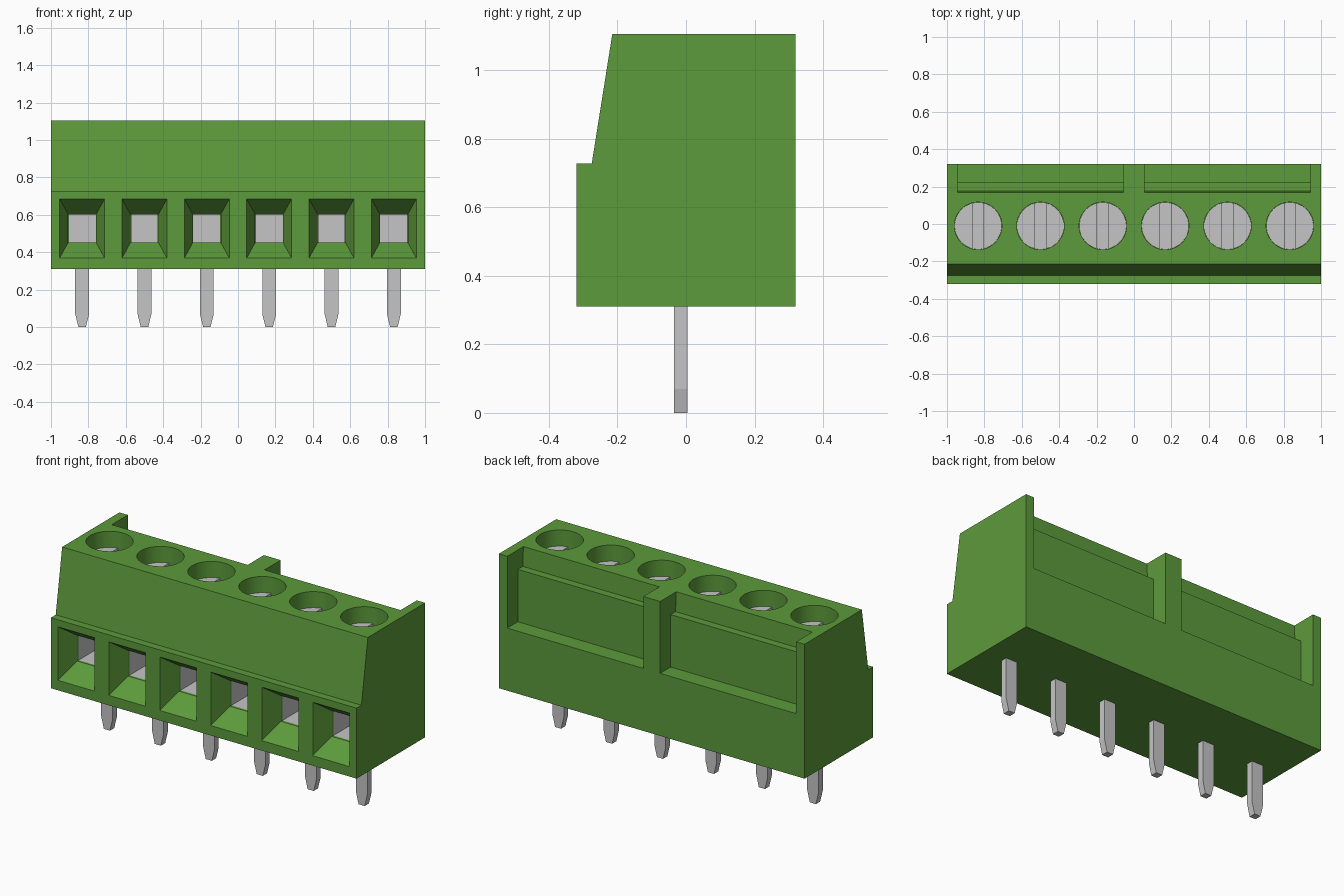
import bpy, bmesh, math
from mathutils import Matrix, Vector

cube = bpy.data.objects.get("Cube")
if cube:
    bpy.data.objects.remove(cube, do_unlink=True)

PITCH = 1 / 3
WAYS = [(i - 2.5) * PITCH for i in range(6)]
PIN_Y = -0.015
SCREW_Y = -0.01
SCREW_R = 0.127


def material(name, rgb):
    m = bpy.data.materials.new(name)
    m.use_nodes = True
    m.diffuse_color = (*rgb, 1)
    m.node_tree.nodes["Principled BSDF"].inputs["Base Color"].default_value = (*rgb, 1)
    return m


green = material("green plastic", (0.108, 0.325, 0.044))
silver = material("silver metal", (0.56, 0.56, 0.56))


def make(name, bm, mat, fix_normals=True):
    if fix_normals:
        bmesh.ops.recalc_face_normals(bm, faces=bm.faces)
    me = bpy.data.meshes.new(name)
    bm.to_mesh(me)
    bm.free()
    me.materials.append(mat)
    ob = bpy.data.objects.new(name, me)
    bpy.context.collection.objects.link(ob)
    return ob


def prism(bm, points, shift):
    """Extrude a closed outline of 3D points by a vector."""
    face = bm.faces.new([bm.verts.new(p) for p in points])
    ext = bmesh.ops.extrude_face_region(bm, geom=[face])
    moved = [g for g in ext["geom"] if isinstance(g, bmesh.types.BMVert)]
    bmesh.ops.translate(bm, verts=moved, vec=Vector(shift))


def box(bm, lo, hi):
    (x0, y0, z0), (x1, y1, z1) = lo, hi
    prism(bm, [(x0, y0, z0), (x1, y0, z0), (x1, y1, z0), (x0, y1, z0)], (0, 0, z1 - z0))


def cylinder(bm, x, y, z0, z1, r):
    bmesh.ops.create_cone(bm, cap_ends=True, segments=48, radius1=r, radius2=r, depth=z1 - z0,
                          matrix=Matrix.Translation((x, y, (z0 + z1) / 2)))


def loft(bm, rings):
    """Skin a stack of four-cornered rings and cap both ends."""
    rows = [[bm.verts.new(p) for p in ring] for ring in rings]
    for a, b in zip(rows, rows[1:]):
        for i in range(4):
            j = (i + 1) % 4
            bm.faces.new([a[i], a[j], b[j], b[i]])
    bm.faces.new(rows[0])
    bm.faces.new(rows[-1])


def cut(target, bm):
    cutter = make("cutter", bm, green)
    cutter.hide_render = True
    mod = target.modifiers.new("cut", 'BOOLEAN')
    mod.operation = 'DIFFERENCE'
    mod.solver = 'EXACT'
    mod.object = cutter
    bpy.context.view_layer.objects.active = target
    bpy.ops.object.modifier_apply(modifier=mod.name)
    bpy.data.objects.remove(cutter, do_unlink=True)


def smooth(ob):
    bpy.ops.object.select_all(action='DESELECT')
    ob.select_set(True)
    bpy.context.view_layer.objects.active = ob
    bpy.ops.object.shade_smooth_by_angle(angle=math.radians(20))


# Housing: side profile swept across the width
bm = bmesh.new()
side = [(-0.32, 0.31), (0.32, 0.31), (0.32, 1.105), (-0.215, 1.105), (-0.275, 0.727), (-0.32, 0.727)]
prism(bm, [(-1, y, z) for y, z in side], (2, 0, 0))
housing = make("housing", bm, green)

# Two stepped recesses in the back
bm = bmesh.new()
step = [(0.4, 0.68), (0.222, 0.68), (0.222, 0.99), (0.176, 0.99), (0.164, 1.2), (0.4, 1.2)]
for x in (-0.945, 0.055):
    prism(bm, [(x, y, z) for y, z in step], (0.89, 0, 0))
cut(housing, bm)

# Screw wells in the top
bm = bmesh.new()
for x in WAYS:
    cylinder(bm, x, SCREW_Y, 0.92, 1.2, SCREW_R)
cut(housing, bm)


# Wire entries: a funnel leading into a square tunnel
def entry_ring(x, y, half_w, half_h):
    return [(x + sx * half_w, y, 0.527 + sz * half_h)
            for sx, sz in ((-1, -1), (1, -1), (1, 1), (-1, 1))]


MOUTH = -0.205
bm = bmesh.new()
for x in WAYS:
    loft(bm, [entry_ring(x, -0.4, 0.12, 0.158), entry_ring(x, -0.32, 0.12, 0.158),
              entry_ring(x, MOUTH, 0.075, 0.076), entry_ring(x, 0.12, 0.075, 0.076)])
cut(housing, bm)
smooth(housing)

# Metal clamp lining inside each tunnel, open at the front
bm = bmesh.new()
for x in WAYS:
    box(bm, (x - 0.073, MOUTH + 0.01, 0.453), (x + 0.073, 0.11, 0.601))
bmesh.ops.recalc_face_normals(bm, faces=bm.faces)
bmesh.ops.delete(bm, geom=[f for f in bm.faces if f.normal.y < -0.9], context='FACES')
bmesh.ops.reverse_faces(bm, faces=bm.faces)
make("wire_clamps", bm, silver, fix_normals=False)

# Slotted screws
bm = bmesh.new()
for x in WAYS:
    cylinder(bm, x, SCREW_Y, 0.925, 1.01, SCREW_R - 0.001)
screws = make("screws", bm, silver)
bm = bmesh.new()
for x in WAYS:
    box(bm, (x - 0.03, -0.2, 0.97), (x + 0.03, 0.2, 1.1))
cut(screws, bm)
smooth(screws)

# Solder pins, tapered sideways at the tip
bm = bmesh.new()
pin = [(-0.02, 0), (0.02, 0), (0.037, 0.07), (0.037, 0.33), (-0.037, 0.33), (-0.037, 0.07)]
for x in WAYS:
    prism(bm, [(x + px, PIN_Y - 0.02, z) for px, z in pin], (0, 0.04, 0))
make("solder_pins", bm, silver)
